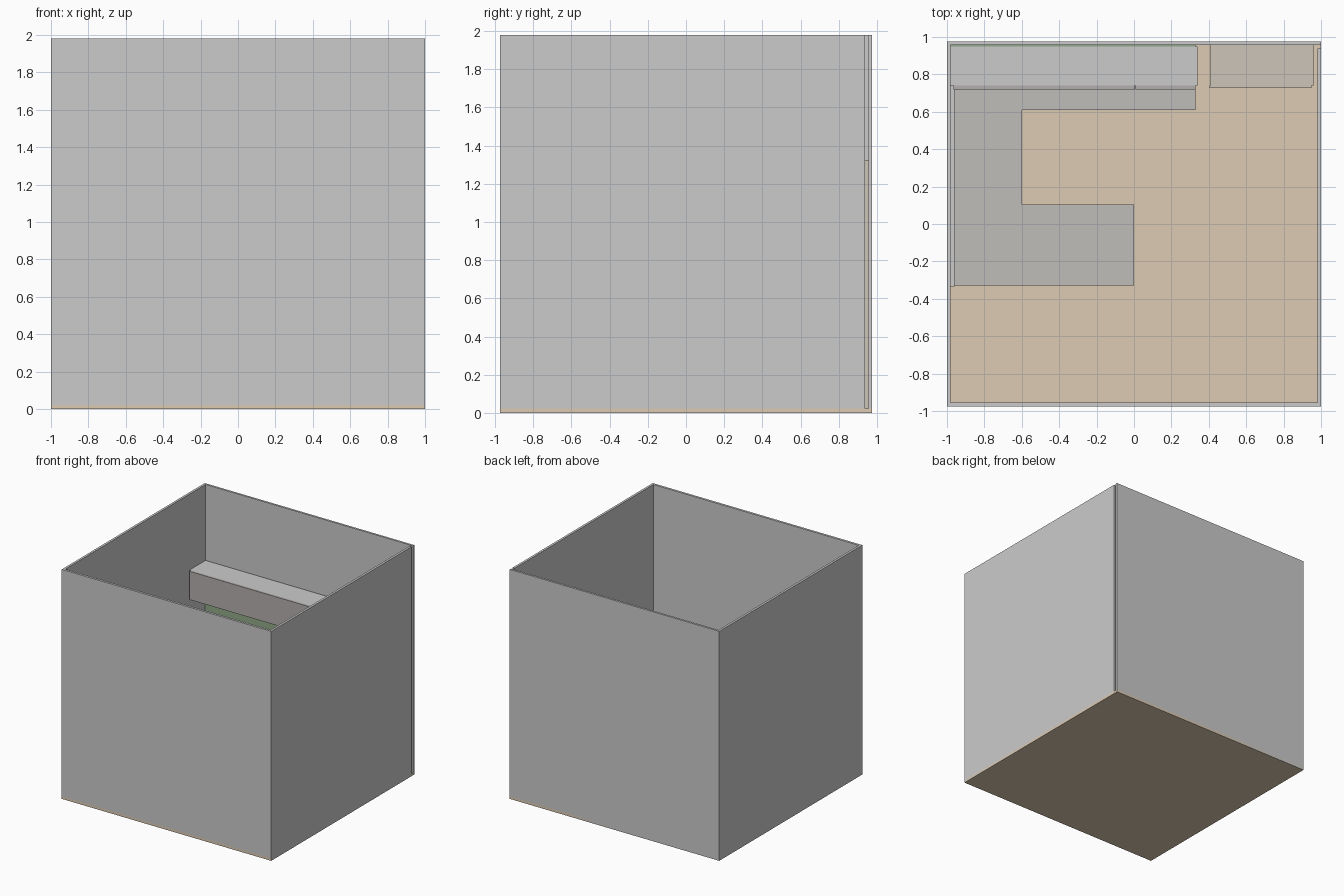
import bpy

if "Cube" in bpy.data.objects:
    bpy.data.objects.remove(bpy.data.objects["Cube"])


def material(name, rgb):
    m = bpy.data.materials.new(name)
    m.diffuse_color = (*rgb, 1)
    m.use_nodes = True
    m.node_tree.nodes["Principled BSDF"].inputs["Base Color"].default_value = m.diffuse_color
    return m


BEIGE = material("floor_beige", (0.72, 0.60, 0.45))
STONE = material("worktop_stone", (0.52, 0.51, 0.49))
GREEN = material("tile_green", (0.28, 0.40, 0.25))
CREAM = material("pantry_cream", (0.61, 0.56, 0.48))
DOOR = material("door_grey", (0.45, 0.43, 0.42))


def box(name, x0, x1, y0, y1, z0, z1, mat=None):
    bpy.ops.mesh.primitive_cube_add(size=1, location=((x0 + x1) / 2, (y0 + y1) / 2, (z0 + z1) / 2))
    o = bpy.context.object
    o.name = name
    o.scale = (x1 - x0, y1 - y0, z1 - z0)
    bpy.ops.object.transform_apply(location=False, rotation=False, scale=True)
    if mat:
        o.data.materials.append(mat)
    return o


def prism(name, outline, z0, z1, mat=None):
    n = len(outline)
    verts = [(x, y, z) for z in (z0, z1) for x, y in outline]
    faces = [list(range(n))[::-1], list(range(n, 2 * n))]
    faces += [(i, (i + 1) % n, n + (i + 1) % n, n + i) for i in range(n)]
    me = bpy.data.meshes.new(name)
    me.from_pydata(verts, [], faces)
    o = bpy.data.objects.new(name, me)
    bpy.context.collection.objects.link(o)
    if mat:
        me.materials.append(mat)
    return o


# Room shell; the right wall stops short of the back wall
H = 1.98
box("floor", -1, 1, -0.975, 0.975, 0, 0.022, BEIGE)
box("front_wall", -1, 1, -0.975, -0.955, 0.001, H)
box("back_wall", -1, 1, 0.957, 0.975, 0.001, H)
box("left_wall", -1, -0.98, -0.955, 0.957, 0.001, H)
box("right_wall", 0.98, 1, -0.955, 0.937, 0.001, H)

# Worktop running along the back, down the left and out as a peninsula
TOP = 0.58
prism("worktop", [(-0.98, -0.33), (0, -0.33), (0, 0.105), (-0.6, 0.105),
                  (-0.6, 0.61), (0.33, 0.61), (0.33, 0.955), (-0.98, 0.955)],
      TOP - 0.025, TOP, STONE)

# Base cabinets on a recessed plinth
for label, inset, z0, z1 in (("plinth", 0.045, 0.022, 0.08), ("base_cabinets", 0.025, 0.08, TOP - 0.025)):
    i = inset
    prism(label, [(-0.98, -0.33 + i), (-i, -0.33 + i), (-i, 0.105 - i), (-0.6 - i, 0.105 - i),
                  (-0.6 - i, 0.61 + i), (0.33, 0.61 + i), (0.33, 0.955), (-0.98, 0.955)], z0, z1)

# Base doors on the back run and the left run
for k in range(3):
    x = -0.61 + k * 0.313
    box(f"base_door_{k}", x, x + 0.307, 0.62, 0.635, 0.085, TOP - 0.03, DOOR)
for k in range(2):
    y = 0.11 + k * 0.25
    box(f"side_door_{k}", -0.625, -0.61, y, y + 0.245, 0.085, TOP - 0.03, DOOR)

# Splashbacks
box("back_splash", -0.98, 0.33, 0.95, 0.957, TOP, 1.325, GREEN)
box("left_splash", -0.98, -0.96, -0.335, 0.74, TOP - 0.03, TOP + 0.03)

# Wall cabinets with a row of doors
box("wall_cabinet", -0.98, 0.34, 0.74, 0.95, 1.08, 1.325)
for k in range(4):
    x = -0.965 + k * 0.324
    box(f"wall_door_{k}", x, x + 0.323, 0.72, 0.74, 1.08, 1.325, DOOR)

# Tall cupboard in the back right corner
box("tall_cupboard", 0.41, 0.96, 0.74, 0.957, 0.022, 1.325, CREAM)
box("tall_cupboard_door", 0.405, 0.95, 0.728, 0.74, 0.03, 1.325, CREAM)
